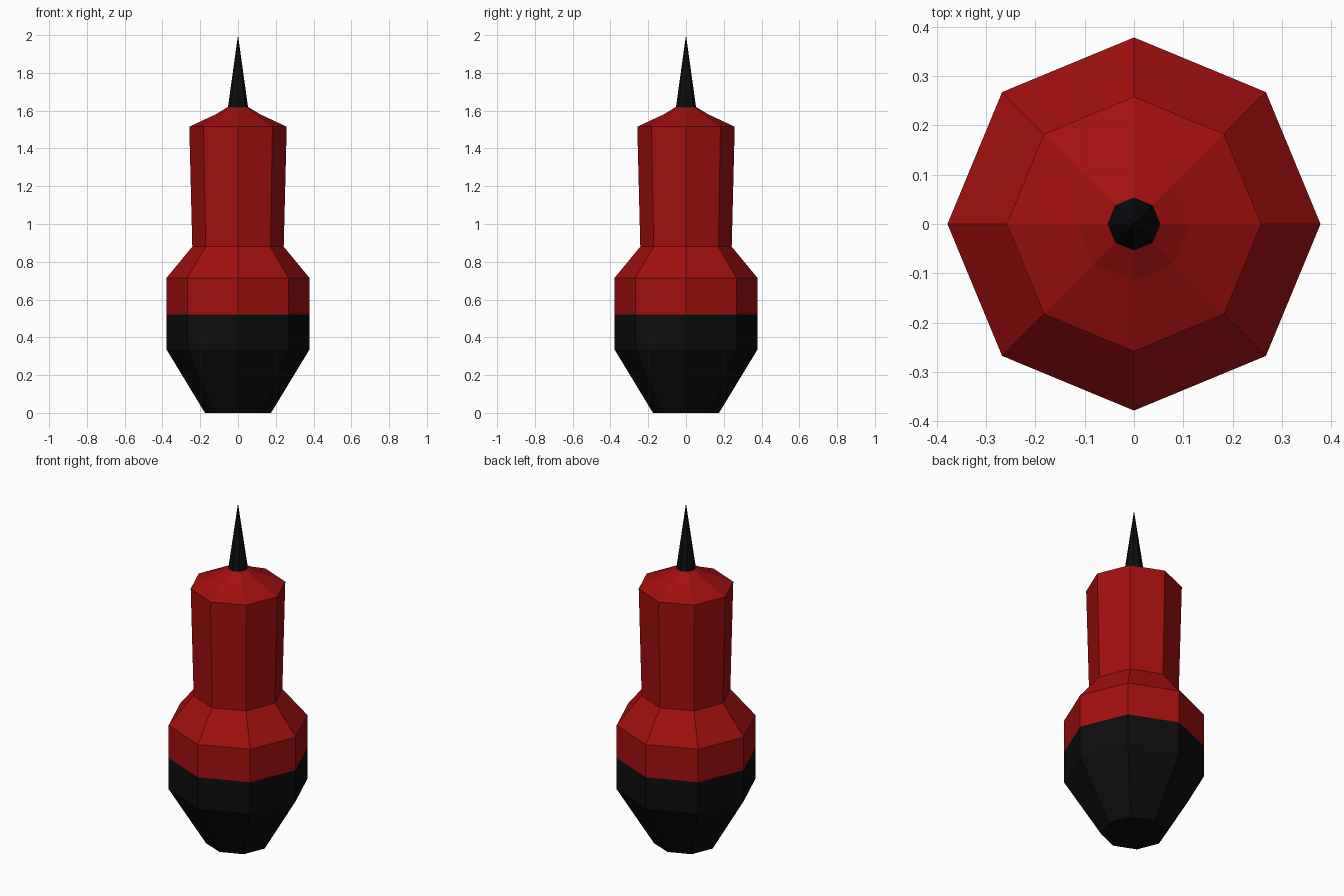
import bpy, bmesh, math

if "Cube" in bpy.data.objects:
    bpy.data.objects.remove(bpy.data.objects["Cube"])

SIDES = 8


def material(name, rgb):
    m = bpy.data.materials.new(name)
    m.diffuse_color = (*rgb, 1)
    m.use_nodes = True
    m.node_tree.nodes["Principled BSDF"].inputs["Base Color"].default_value = m.diffuse_color
    return m


red = material("deep red", (0.36, 0.005, 0.005))
black = material("black", (0.004, 0.004, 0.004))
dark_metal = material("dark metal", (0.004, 0.0045, 0.006))


def lathe(name, profile, mat):
    """Eight-sided flat-shaded solid from (radius, height) pairs, with corners on the axes."""
    bm = bmesh.new()
    rings = []
    for r, z in profile:
        if r == 0:
            rings.append([bm.verts.new((0, 0, z))] * SIDES)
        else:
            rings.append([bm.verts.new((r * math.cos(math.tau * i / SIDES),
                                        r * math.sin(math.tau * i / SIDES), z))
                          for i in range(SIDES)])
    for low, high in zip(rings, rings[1:]):
        for i in range(SIDES):
            j = (i + 1) % SIDES
            corners = list(dict.fromkeys((low[i], low[j], high[j], high[i])))
            bm.faces.new(corners)
    for ring in (rings[0], rings[-1]):
        if len(set(ring)) == SIDES:
            bm.faces.new(ring)
    bmesh.ops.recalc_face_normals(bm, faces=bm.faces)
    mesh = bpy.data.meshes.new(name)
    bm.to_mesh(mesh)
    bm.free()
    mesh.materials.append(mat)
    ob = bpy.data.objects.new(name, mesh)
    bpy.context.collection.objects.link(ob)
    return ob


# Float body: tapered base, belly, shoulder, neck and sloped cap
body = lathe("body", [(0.175, 0), (0.378, 0.335), (0.378, 0.52), (0.378, 0.715),
                      (0.242, 0.88), (0.258, 1.515), (0.115, 1.582), (0.05, 1.622)], red)

# Lower hull below the waterline is black
body.data.materials.append(black)
for face in body.data.polygons:
    if face.center.z < 0.52:
        face.material_index = 1

# Pointed mast on top
lathe("spike", [(0.053, 1.62), (0, 2.0)], dark_metal)
